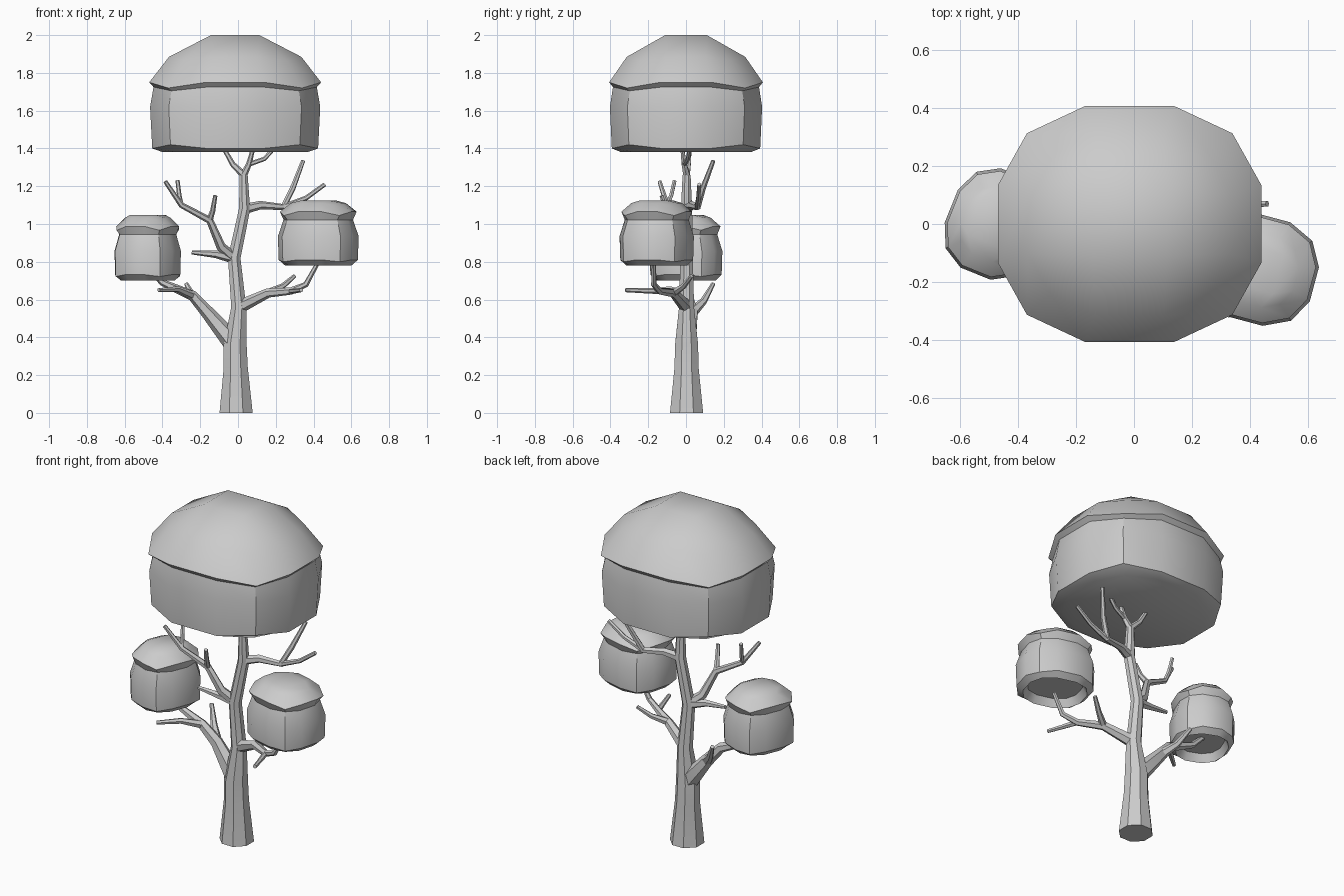
import bpy, bmesh, math
from mathutils import Vector, Matrix

if "Cube" in bpy.data.objects:
    bpy.data.objects.remove(bpy.data.objects["Cube"])


def finish(bm, name, angle):
    bmesh.ops.recalc_face_normals(bm, faces=bm.faces[:])
    me = bpy.data.meshes.new(name)
    bm.to_mesh(me)
    bm.free()
    for p in me.polygons:
        p.use_smooth = True
    me.set_sharp_from_angle(angle=math.radians(angle))
    ob = bpy.data.objects.new(name, me)
    bpy.context.collection.objects.link(ob)
    return ob


def bridge(bm, rings):
    for a, b in zip(rings, rings[1:]):
        n = len(a)
        for k in range(n):
            j = (k + 1) % n
            bm.faces.new((a[k], b[k], b[j], a[j]))


# Twelve-sided rounded-box outline: one quadrant mirrored twice
QUAD = [(1, .33), (.78, .77), (.34, 1)]
HALF = QUAD + [(-x, y) for x, y in reversed(QUAD)]
OUTLINE = HALF + [(-x, -y) for x, y in HALF]


def foliage(name, centre, half, turn, top, square, levels):
    """levels: (scale, drop below top, extra z at corners) from the top down"""
    bm = bmesh.new()
    place = Matrix.Translation((*centre, top)) @ Matrix.Rotation(math.radians(turn), 4, 'Z')

    def vert(x, y, z):
        return bm.verts.new(place @ Vector((x, y, z)))

    sq = [vert(sx * square[0], sy * square[1], 0)
          for sx, sy in ((1, 1), (-1, 1), (-1, -1), (1, -1))]
    rings = [[vert(x * half[0] * s, y * half[1] * s, (dz if k % 3 == 1 else 0) - drop)
              for k, (x, y) in enumerate(OUTLINE)] for s, drop, dz in levels]
    r = rings[0]
    bm.faces.new(sq)
    for i in range(4):
        bm.faces.new((sq[i], r[3 * i], r[3 * i + 1], r[3 * i + 2]))
        bm.faces.new((sq[i], r[3 * i + 2], r[(3 * i + 3) % 12], sq[(i + 1) % 4]))
    bridge(bm, rings)
    bm.faces.new(rings[-1])
    return finish(bm, name, 33)


# Large crown with overhanging cap
foliage("crown_foliage", (-.015, 0), (.455, .407), 0, 2, (.128, .11),
        [(.77, .115, -.02), (1, .25, -.03), (.95, .275, -.02), (.99, .38, 0),
         (.965, .6, .02), (.84, .62, 0)])

# Two small leaf clumps with hollow undersides
SMALL = [(.68, .014, -.01), (.95, .06, -.02), (.86, .103, 0), (1, .19, 0),
         (.98, .315, -.01), (.82, .345, 0), (.7, .3, 0)]
foliage("right_foliage", (.425, -.155), (.205, .185), -15, 1.125, (.075, .07), SMALL)
foliage("left_foliage", (-.478, 0), (.165, .185), -22, 1.047, (.075, .07), SMALL)


def limb(name, pts, radii, sides=6):
    """Tube through the points; returns its points and radii for children"""
    bm = bmesh.new()
    rings, u = [], Vector((0, 1, 0))
    for i, (p, r) in enumerate(zip(pts, radii)):
        t = (pts[min(i + 1, len(pts) - 1)] - pts[max(i - 1, 0)]).normalized()
        if i == 0 and sides > 6:
            t = Vector((0, 0, 1))
        u = (u - t * u.dot(t)).normalized()
        w = t.cross(u)
        angles = [2 * math.pi * (k + .5) / sides for k in range(sides)]
        rings.append([bm.verts.new(p + r * (u * math.cos(a) + w * math.sin(a))) for a in angles])
    bridge(bm, rings)
    bm.faces.new(rings[0])
    bm.faces.new(rings[-1])
    finish(bm, name, 40)
    return pts, radii


def grow(name, parent, node, *path, tip=.011):
    """Branch from a node of its parent, tapering; a lone tip gets an upward bend"""
    start, r0 = parent[0][node], parent[1][node] * .85
    pts = [start] + [Vector(p) for p in path]
    if len(path) == 1:
        mid = start.lerp(pts[1], .55)
        mid.z = start.z + (pts[1].z - start.z) * .4
        pts.insert(1, mid)
    run = [0]
    for a, b in zip(pts, pts[1:]):
        run.append(run[-1] + (b - a).length)
    radii = [r0 + (tip - r0) * (d / run[-1]) ** .75 for d in run]
    return limb(name, pts, radii)


# Trunk
spine = [(-.01, 0, .095), (-.012, .24, .069), (-.015, .36, .066), (.004, .56, .043),
         (-.02, .82, .036), (.035, 1.08, .032), (.03, 1.26, .023)]
trunk = limb("trunk", [Vector((x, .003, z)) for x, z, r in spine], [s[2] for s in spine], 8)

# Lower left
b = grow("lower_left_branch", trunk, 2, (-.16, .03, .53), (-.24, .01, .62),
         (-.4, .01, .69), (-.49, .03, .78))
grow("lower_left_back_twig", b, 1, (-.275, .145, .685))
grow("lower_left_front_twig", b, 2, (-.32, -.08, .655), (-.42, -.165, .65))
# Lower right
b = grow("lower_right_branch", trunk, 3, (.16, -.065, .635), (.28, -.14, .645),
         (.36, -.17, .68), (.42, -.17, .79))
grow("lower_right_back_twig", b, 1, (.3, .03, .725))
grow("lower_right_front_twig", b, 2, (.335, -.32, .65))
# Middle left
grow("middle_low_twig", trunk, 4, (-.12, -.02, .84), (-.245, -.02, .85))
b = grow("middle_left_branch", trunk, 4, (-.09, -.03, .88), (-.15, -.07, 1.02),
         (-.3, -.1, 1.1), (-.385, -.14, 1.225))
grow("middle_inner_twig", b, 2, (-.12, -.13, 1.15))
grow("middle_left_twig", b, 3, (-.32, -.06, 1.23))
# Upper right
b = grow("upper_right_branch", trunk, 5, (.12, .03, 1.1), (.24, .06, 1.09),
         (.29, .09, 1.19), (.345, .145, 1.335))
grow("upper_right_twig", b, 2, (.46, .07, 1.21))
# Top forks under the crown
grow("top_left_branch", trunk, 6, (-.075, .02, 1.4))
b = grow("top_right_branch", trunk, 6, (.08, -.02, 1.4))
grow("top_right_twig", b, 1, (.14, .01, 1.345), (.19, .02, 1.4))
